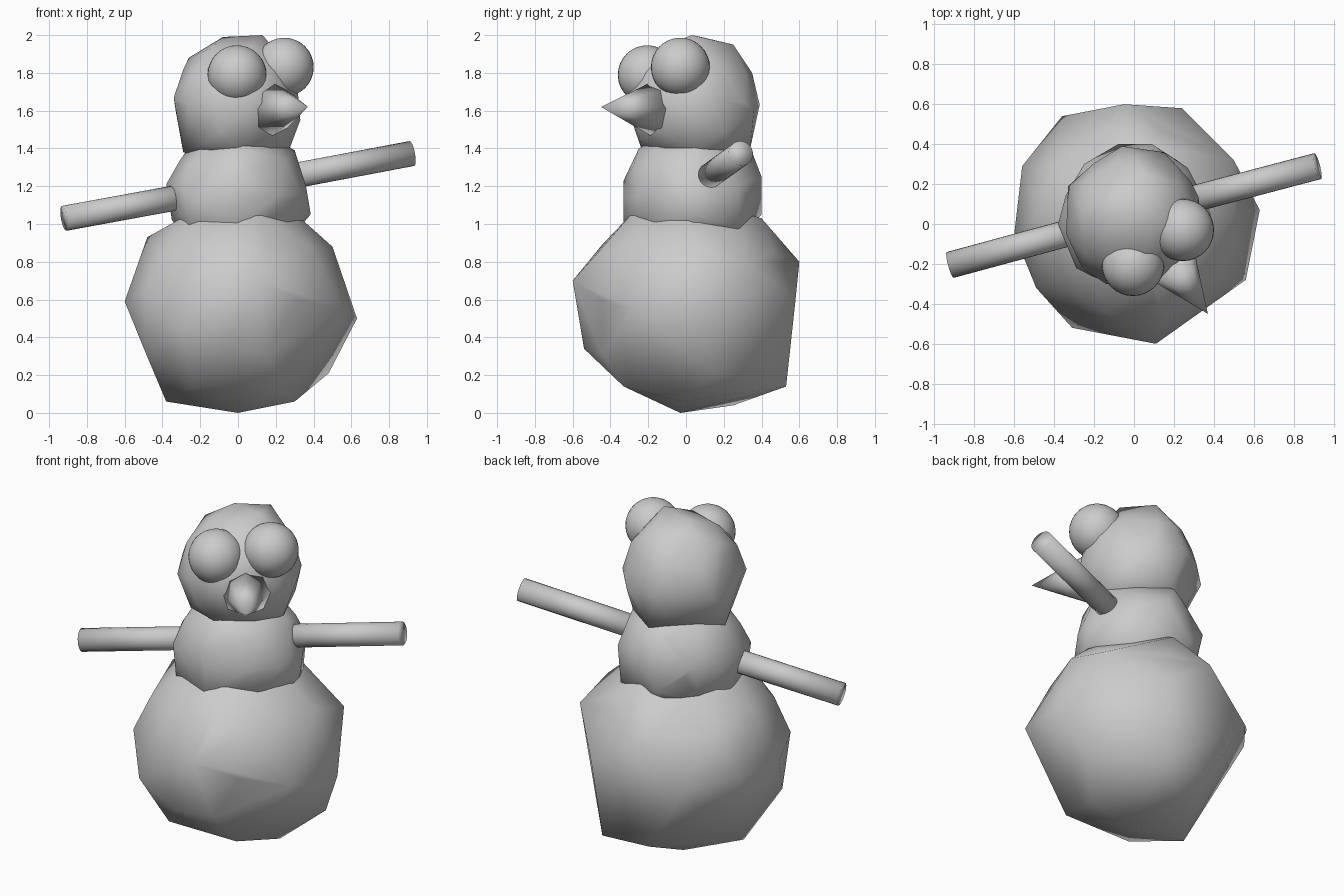
import bpy, bmesh
from mathutils import Vector, Matrix


def finish(bm, name):
    bmesh.ops.recalc_face_normals(bm, faces=bm.faces[:])
    for f in bm.faces:
        f.smooth = True
    mesh = bpy.data.meshes.new(name)
    bm.to_mesh(mesh)
    bm.free()
    ob = bpy.data.objects.new(name, mesh)
    bpy.context.collection.objects.link(ob)
    return ob


def lump(name, centre, radius, corners):
    """Coarse snowball: an icosphere core hulled with its protruding corners."""
    core = bmesh.new()
    bmesh.ops.create_icosphere(core, subdivisions=2, radius=radius,
                               matrix=Matrix.Translation(centre))
    points = [v.co.copy() for v in core.verts] + [Vector(c) for c in corners]
    core.free()
    bm = bmesh.new()
    for p in points:
        bm.verts.new(p)
    bmesh.ops.convex_hull(bm, input=bm.verts[:])
    loose = [v for v in bm.verts if not v.link_faces]
    bmesh.ops.delete(bm, geom=loose, context='VERTS')
    return finish(bm, name)


def rod(name, a, b, r1, r2, sides):
    """Cylinder or cone running from a to b."""
    a, b = Vector(a), Vector(b)
    axis = b - a
    mat = (Matrix.Translation((a + b) / 2)
           @ axis.to_track_quat('Z', 'Y').to_matrix().to_4x4())
    bm = bmesh.new()
    bmesh.ops.create_cone(bm, cap_ends=True, segments=sides, radius1=r1,
                          radius2=r2, depth=axis.length, matrix=mat)
    return finish(bm, name)


# Three stacked snowballs
lump("lower_body", (0, 0, 0.6), 0.55, [
    (0, -0.03, 0), (0.3, -0.02, 0.06), (-0.16, 0.25, 0.04), (-0.38, -0.02, 0.06),
    (0.2, 0.53, 0.14), (-0.1, 0.5, 0.14), (0.22, -0.33, 0.14),
    (-0.24, -0.33, 0.14), (0.48, 0.17, 0.21), (-0.49, -0.24, 0.32),
    (0.63, 0.07, 0.5), (0.5, 0.05, 0.88), (-0.6, -0.05, 0.59),
    (-0.48, 0.05, 0.93), (-0.05, 0.6, 0.8), (0.24, 0.58, 0.6),
    (0.05, 0.4, 1.03), (0, -0.31, 0.98), (0.11, -0.6, 0.7),
    (-0.05, -0.54, 0.34), (0.5, 0.32, 0.8), (0.56, -0.28, 0.55),
    (-0.31, -0.52, 0.46), (-0.49, -0.32, 0.64), (-0.56, 0.29, 0.6),
    (-0.36, 0.54, 0.55)])

lump("middle_body", (0, 0.03, 1.15), 0.36, [
    (-0.35, 0.05, 1.02), (-0.38, 0, 1.21), (-0.27, 0.05, 1.39),
    (0.3, 0.05, 1.39), (0.36, 0, 1.2), (0.385, 0.05, 1.05),
    (0, -0.33, 0.98), (-0.03, -0.33, 1.23), (0.02, -0.25, 1.4),
    (0, 0.35, 1.38), (0.09, 0.4, 1.25), (-0.08, 0.4, 1.05),
    (0.27, 0.28, 1.2), (-0.25, 0.3, 1.2), (-0.29, -0.22, 1.18),
    (-0.26, -0.23, 0.98), (0.25, 0.28, 0.98), (0.24, -0.23, 1.12)])

lump("head", (0, 0.03, 1.64), 0.34, [
    (-0.29, 0.03, 1.38), (-0.34, -0.05, 1.67), (-0.26, 0.05, 1.88),
    (-0.08, 0.08, 1.99), (0.13, 0.03, 2.0), (0.33, 0.05, 1.55),
    (0.27, 0.05, 1.39), (0.05, 0.25, 1.95), (0, 0.35, 1.8),
    (-0.06, 0.39, 1.63), (0.02, 0.34, 1.4), (0.15, 0.36, 1.6),
    (0.28, 0.22, 1.65), (-0.33, 0.19, 1.6), (-0.26, -0.22, 1.62),
    (0, -0.24, 1.41), (-0.19, -0.19, 1.42), (0.2, 0.23, 1.42),
    (-0.14, -0.3, 1.66), (0.08, -0.32, 1.64), (0.16, -0.2, 1.77)])

# Round eyes
for name, c in (("left_eye", (-0.005, -0.205, 1.79)),
                ("right_eye", (0.245, -0.03, 1.83))):
    bm = bmesh.new()
    bmesh.ops.create_uvsphere(bm, u_segments=32, v_segments=16, radius=0.156,
                              matrix=Matrix.Translation(c))
    finish(bm, name)

# Pointed nose
rod("nose", (0.18, -0.185, 1.61), (0.37, -0.45, 1.62), 0.142, 0, 8)

# Stick arms on one sloping line through the middle body
rod("right_arm", (0.2, 0.1, 1.237), (0.92, 0.29, 1.373), 0.067, 0.067, 24)
rod("left_arm", (-0.2, -0.01, 1.162), (-0.92, -0.205, 1.03), 0.067, 0.067, 24)
